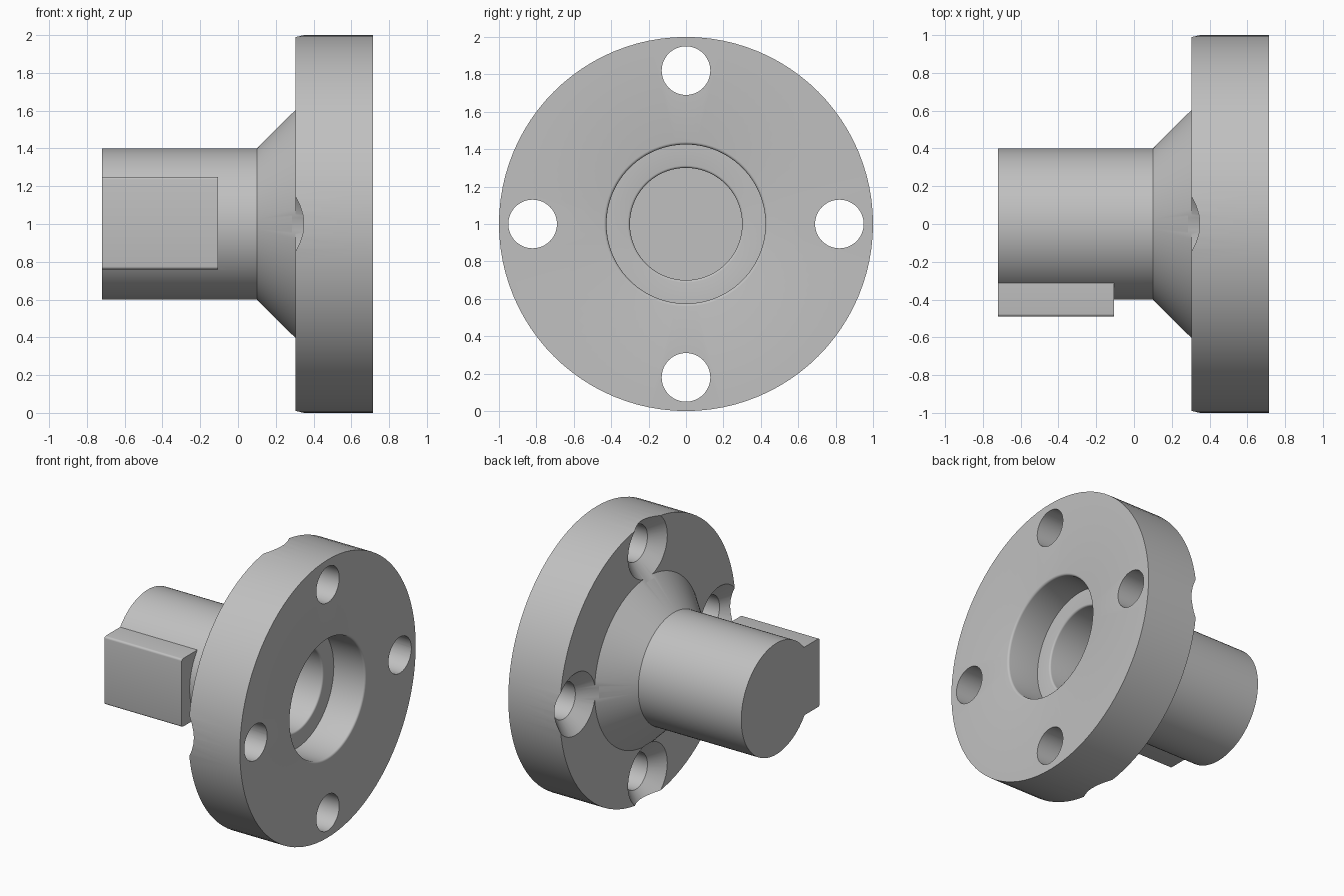
import bpy, bmesh
from math import sin, cos, pi
from mathutils import Matrix, Vector

cube = bpy.data.objects.get("Cube")
if cube:
    bpy.data.objects.remove(cube, do_unlink=True)

AXIS_Z = 1.0      # height of the shaft axis, which runs along x
SEGMENTS = 96

grey = bpy.data.materials.new("machined grey")
grey.use_nodes = True
colour = (0.53, 0.53, 0.53, 1)
grey.diffuse_color = colour
grey.node_tree.nodes["Principled BSDF"].inputs["Base Color"].default_value = colour


def make_object(name, bm):
    bmesh.ops.recalc_face_normals(bm, faces=bm.faces)
    mesh = bpy.data.meshes.new(name)
    bm.to_mesh(mesh)
    bm.free()
    mesh.materials.append(grey)
    obj = bpy.data.objects.new(name, mesh)
    bpy.context.collection.objects.link(obj)
    return obj


def lathe(name, profile, y=0, z=AXIS_Z, steps=SEGMENTS):
    """Revolve (x, radius) points about a line parallel to x."""
    bm = bmesh.new()
    verts = [bm.verts.new((x, y, z + r)) for x, r in profile]
    edges = [bm.edges.new(pair) for pair in zip(verts, verts[1:])]
    bmesh.ops.spin(bm, geom=verts + edges, cent=(0, y, z), axis=(1, 0, 0),
                   angle=2 * pi, steps=steps)
    bmesh.ops.remove_doubles(bm, verts=bm.verts, dist=1e-5)
    return make_object(name, bm)


def rounded_rim(x, r, size, steps=4):
    """Quarter arc from the flat face at x into a bore of radius r."""
    angles = [pi / 2 * i / steps for i in range(steps + 1)]
    return [(x - size + size * cos(a), r + size - size * sin(a)) for a in angles]


def combine(target, other, operation):
    mod = target.modifiers.new(operation, "BOOLEAN")
    mod.operation = operation
    mod.solver = "EXACT"
    mod.object = other
    bpy.context.view_layer.objects.active = target
    bpy.ops.object.modifier_apply(modifier=mod.name)
    bpy.data.objects.remove(other, do_unlink=True)


# Shaft, conical hub, flange and stepped blind bore in one turned profile
face, back, step, floor = 0.715, 0.305, 0.465, 0.0
profile = [(-0.72, 0), (-0.72, 0.4), (0.1, 0.4), (back, 0.605),
           (back, 1.0), (face, 1.0)]
profile += rounded_rim(face, 0.425, 0.015)
profile += [(step, 0.425)]
profile += rounded_rim(step, 0.3, 0.013)
profile += [(floor, 0.3), (floor, 0)]
body = lathe("flanged_shaft", profile)

# Key block on the front of the shaft, with its long outer edges rounded
bm = bmesh.new()
low, high = Vector((-0.72, -0.49, 0.76)), Vector((-0.105, -0.2, 1.25))
bmesh.ops.create_cube(bm, size=1, matrix=Matrix.Translation((low + high) / 2)
                      @ Matrix.Diagonal((*(high - low), 1)))
outer = [e for e in bm.edges
         if all(v.co.y < -0.4 for v in e.verts)
         and abs(e.verts[0].co.x - e.verts[1].co.x) > 0.1]
bmesh.ops.bevel(bm, geom=outer, offset=0.015, segments=4, profile=0.5,
                affect="EDGES")
combine(body, make_object("key_block", bm), "UNION")

# Four countersunk bolt holes around the flange
for i in range(4):
    a = i * pi / 2
    hole = lathe("bolt_hole_cutter",
                 [(0.285, 0), (0.285, 0.243), (0.398, 0.13), (0.8, 0.13), (0.8, 0)],
                 y=0.82 * cos(a), z=AXIS_Z + 0.82 * sin(a), steps=48)
    hole.hide_render = True
    combine(body, hole, "DIFFERENCE")

bpy.ops.object.select_all(action="DESELECT")
body.select_set(True)
bpy.context.view_layer.objects.active = body
bpy.ops.object.shade_smooth_by_angle()
